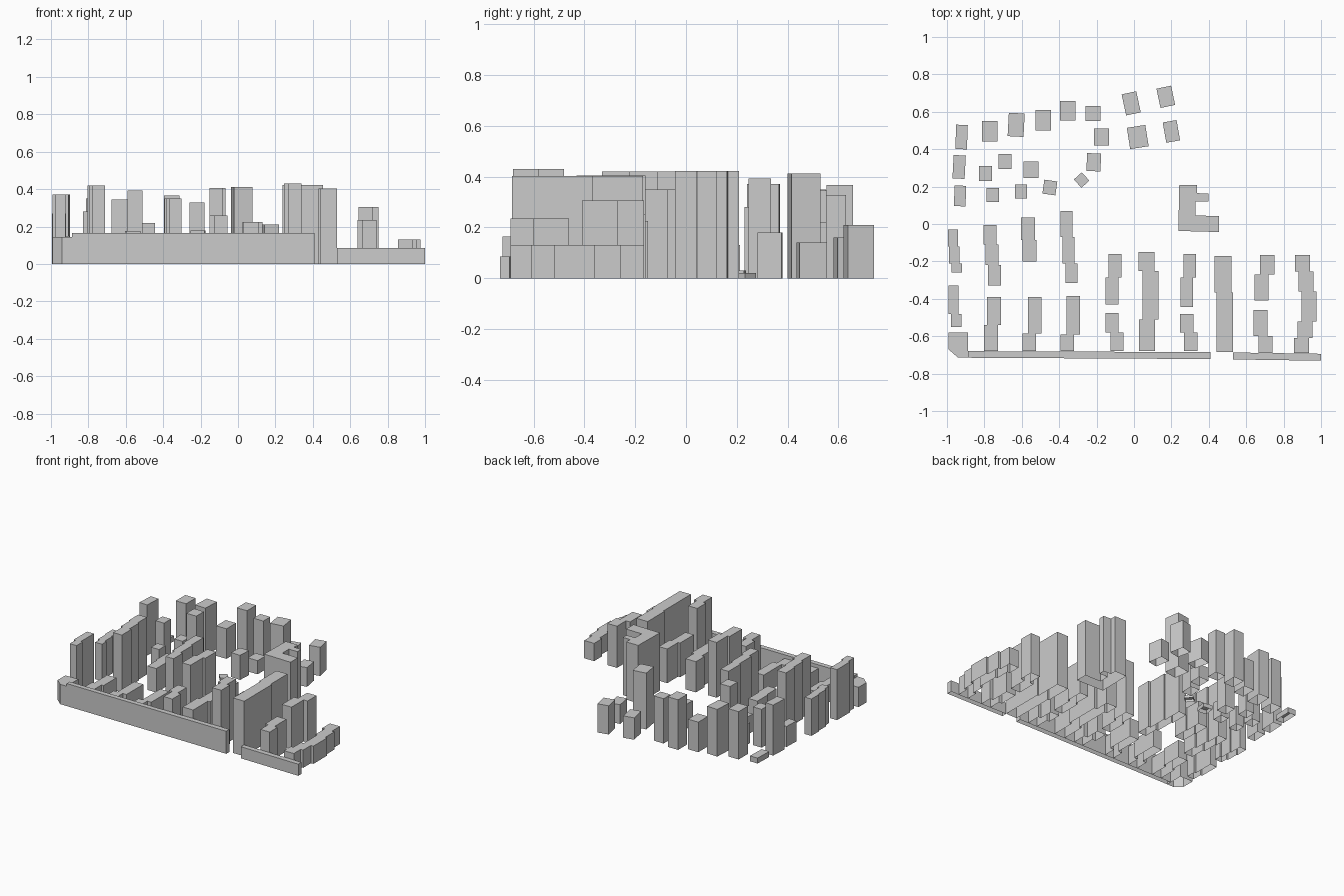
import bpy, bmesh
from math import radians, cos, sin


def prism(name, outline, height):
    """Walls and roof over a counter-clockwise footprint; underside left open."""
    bm = bmesh.new()
    low = [bm.verts.new((x, y, 0)) for x, y in outline]
    top = [bm.verts.new((x, y, height)) for x, y in outline]
    n = len(outline)
    for i in range(n):
        j = (i + 1) % n
        bm.faces.new((low[i], low[j], top[j], top[i]))
    bm.faces.new(top)
    me = bpy.data.meshes.new(name)
    bm.to_mesh(me)
    bm.free()
    ob = bpy.data.objects.new(name, me)
    bpy.context.collection.objects.link(ob)
    return ob


def tower(name, x, y, w, d, h, deg=0):
    """Free-standing rectangular block, turned about its centre."""
    c, s = cos(radians(deg)), sin(radians(deg))
    corners = [(-w/2, -d/2), (w/2, -d/2), (w/2, d/2), (-w/2, d/2)]
    prism(name, [(x + a*c - b*s, y + a*s + b*c) for a, b in corners], h)


def terrace(name, h, width, ys, xs):
    """Row of staggered units: ys run from back to front, xs are left edges."""
    left, right = [], []
    for x, y1, y0 in zip(xs, ys, ys[1:]):
        left += [(x, y1), (x, y0)]
        right += [(x + width, y1), (x + width, y0)]
    prism(name, left + right[::-1], h)


# Staggered terraces, left to right
terraces = [
    ("far_left_back", .27, .055, (-.03, -.12, -.21, -.26), (-.995, -.988, -.975)),
    ("far_left_front", .37, .055, (-.33, -.48, -.55), (-.992, -.978)),
    ("left_back", .42, .07, (-.005, -.11, -.22, -.33), (-.805, -.795, -.78)),
    ("left_front", .13, .075, (-.39, -.54, -.68), (-.787, -.803)),
    ("mid_left_back", .175, .073, (.035, -.085, -.2), (-.603, -.595)),
    ("mid_left_front", .14, .073, (-.39, -.585, -.68), (-.567, -.597)),
    ("centre_left_back", .35, .064, (.07, -.07, -.21, -.315), (-.393, -.383, -.366)),
    ("centre_left_front", .14, .07, (-.385, -.59, -.68), (-.36, -.392)),
    ("centre_back", .405, .07, (-.16, -.285, -.43), (-.136, -.153)),
    ("centre_front", .26, .07, (-.475, -.58, -.68), (-.153, -.126)),
    ("centre_long", .225, .085, (-.15, -.25, -.51, -.68), (.025, .045, .028)),
    ("centre_right_back", .25, .068, (-.16, -.285, -.445), (.264, .248)),
    ("centre_right_front", .43, .073, (-.48, -.58, -.68), (.245, .267)),
    ("right_long", .403, .09, (-.17, -.365, -.685), (.43, .44)),
    ("right_back", .305, .077, (-.165, -.27, -.41), (.675, .643)),
    ("right_front", .235, .075, (-.46, -.6, -.69), (.64, .665)),
    ("far_right_long", .13, .08, (-.165, -.255, -.36, -.52, -.61, -.69),
     (.86, .88, .895, .875, .855)),
]
for name, h, w, ys, xs in terraces:
    terrace(name + "_terrace", h, w, ys, xs)

# Towers of the outer arc: x, y, width, depth, height, turn
arc = [
    (-.922, .465, .062, .13, .04, -2), (-.77, .495, .083, .11, .35, 0),
    (-.63, .53, .085, .125, .345, -3), (-.485, .555, .083, .11, .22, 0),
    (-.355, .605, .083, .105, .367, 0), (-.22, .59, .08, .08, .328, 0),
    (-.175, .465, .08, .09, .1, 0), (-.015, .645, .08, .115, .16, 12),
    (.17, .68, .08, .105, .21, 12), (.02, .465, .1, .115, .412, 9),
    (.2, .495, .075, .11, .14, 10),
]
# Smaller blocks inside the arc
inner = [
    (-.935, .305, .065, .125, .37, -3), (-.93, .15, .062, .11, .15, -2),
    (-.795, .27, .07, .08, .28, 0), (-.69, .335, .07, .08, .15, 0),
    (-.55, .29, .08, .088, .392, 0), (-.755, .155, .065, .075, .14, 0),
    (-.605, .175, .065, .075, .13, 0), (-.45, .195, .07, .075, .03, -8),
    (-.28, .235, .057, .06, .02, 42), (-.215, .33, .075, .095, .18, -3),
]
for group, rows in (("arc_tower", arc), ("inner_block", inner)):
    for i, row in enumerate(rows):
        tower(f"{group}_{i + 1}", *row)

# Tall courtyard building with two arms
prism("courtyard_building", [
    (.237, -.037), (.455, -.043), (.455, .043), (.328, .045), (.328, .12),
    (.398, .12), (.398, .162), (.338, .165), (.338, .208), (.242, .208)], .423)

# Street-front slabs and chamfered corner
prism("corner_block", [(-.94, -.715), (-.888, -.715), (-.888, -.58),
                       (-.992, -.58), (-.992, -.67)], .145)
prism("long_street_slab", [(-.888, -.715), (.41, -.722), (.41, -.685), (-.888, -.68)], .165)
prism("short_street_slab", [(.53, -.724), (1, -.731), (1, -.694), (.53, -.687)], .085)
